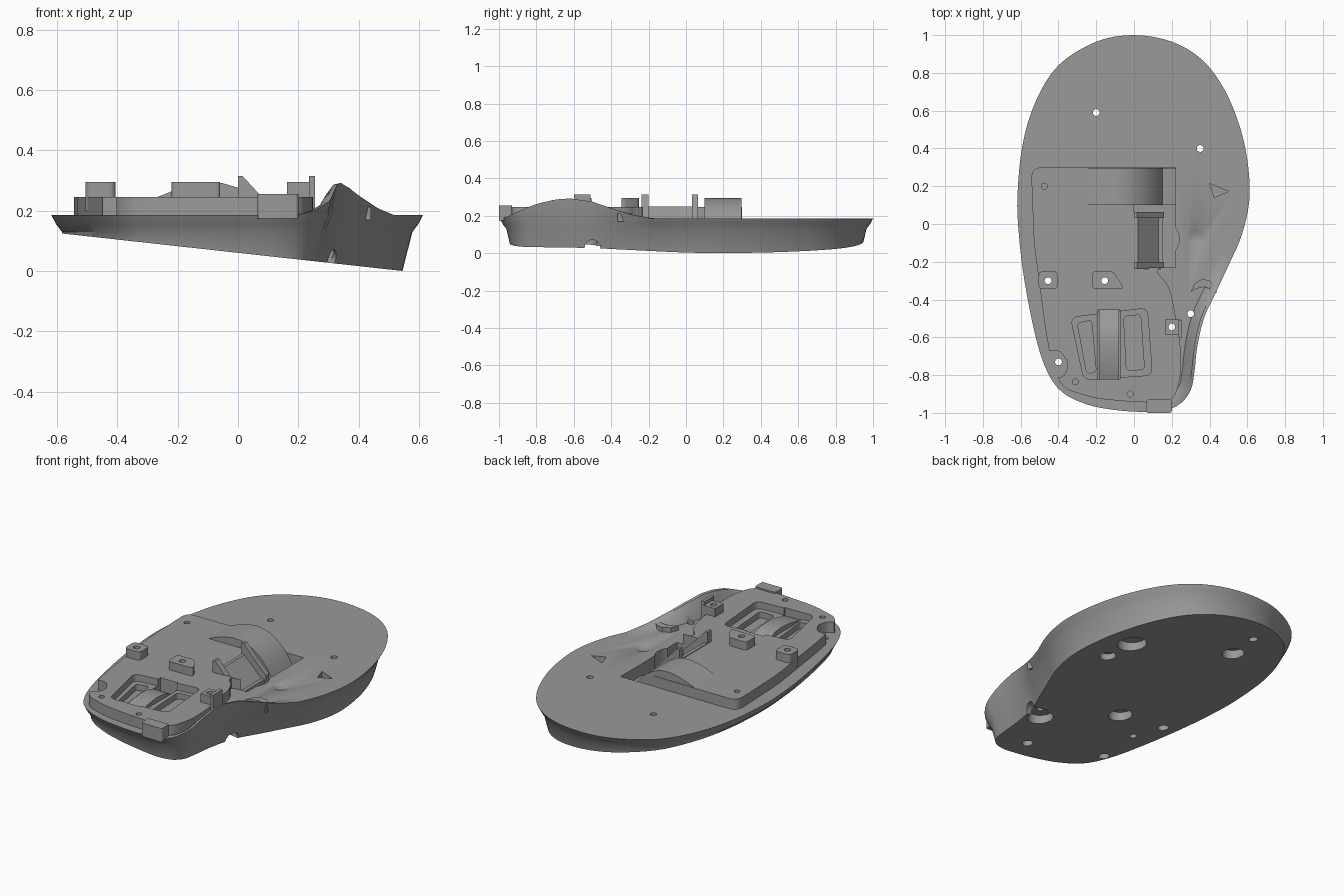
import bpy, bmesh, math
from mathutils import Vector

if "Cube" in bpy.data.objects:
    bpy.data.objects.remove(bpy.data.objects["Cube"])

grey = bpy.data.materials.new("mid grey")
grey.diffuse_color = (0.32, 0.32, 0.32, 1)
grey.use_nodes = True
grey.node_tree.nodes["Principled BSDF"].inputs["Base Color"].default_value = grey.diffuse_color
DECK, PLAT = 0.185, 0.246


def floor_z(x):
    """Height of the tilted underside."""
    return 0.0605 - 0.11 * x


def finish(name, bm):
    bmesh.ops.recalc_face_normals(bm, faces=bm.faces)
    me = bpy.data.meshes.new(name)
    bm.to_mesh(me)
    bm.free()
    me.materials.append(grey)
    ob = bpy.data.objects.new(name, me)
    bpy.context.collection.objects.link(ob)
    return ob


def loft(name, rings):
    """Skin a stack of closed rings and cap both ends."""
    bm = bmesh.new()
    loops = [[bm.verts.new(p) for p in r] for r in rings]
    n = len(loops[0])
    for a, b in zip(loops, loops[1:]):
        for i in range(n):
            j = (i + 1) % n
            bm.faces.new((a[i], a[j], b[j], b[i]))
    bm.faces.new(loops[0])
    bm.faces.new(loops[-1])
    return finish(name, bm)


def rounded(pts, r, steps=5):
    """Round the corners of a 2D polygon."""
    out = []
    for i, p in enumerate(pts):
        p, a, b = Vector(p), Vector(pts[i - 1]), Vector(pts[(i + 1) % len(pts)])
        p0 = p + (a - p).normalized() * min(r, (a - p).length * 0.45)
        p1 = p + (b - p).normalized() * min(r, (b - p).length * 0.45)
        for k in range(steps + 1):
            t = k / steps
            out.append(p0 * (1 - t) ** 2 + p * 2 * t * (1 - t) + p1 * t * t)
    return out


def prism(name, pts, z0, z1, r=0):
    pts = rounded(pts, r) if r else pts
    return loft(name, [[(p[0], p[1], z) for p in pts] for z in (z0, z1)])


def rect(x0, x1, y0, y1):
    return [(x0, y0), (x1, y0), (x1, y1), (x0, y1)]


def slab(name, prof, y0, y1):
    """Profile in x-z extruded along y."""
    return loft(name, [[(x, y, z) for x, z in prof] for y in (y0, y1)])


def disc(x, y, r, z0, z1, n=24):
    return prism("cutter", [(x + r * math.cos(2 * math.pi * i / n),
                             y + r * math.sin(2 * math.pi * i / n)) for i in range(n)], z0, z1)


def cut(targets, cutter):
    cutter.hide_render = True
    for ob in targets:
        m = ob.modifiers.new("cut", 'BOOLEAN')
        m.operation, m.object, m.solver = 'DIFFERENCE', cutter, 'EXACT'
        bpy.context.view_layer.objects.active = ob
        bpy.ops.object.modifier_apply(modifier=m.name)
    bpy.data.objects.remove(cutter)


# --- base shell: egg outline with a waist and a raised thumb ridge
ctrl = [(0, 1), (-.2, .965), (-.4, .84), (-.52, .65), (-.59, .42), (-.617, .15), (-.61, -.05),
        (-.58, -.3), (-.52, -.6), (-.46, -.78), (-.38, -.89), (-.25, -.955), (-.1, -.985),
        (.05, -.995), (.15, -.99), (.24, -.955), (.3, -.88), (.32, -.78), (.335, -.65),
        (.37, -.5), (.43, -.37), (.5, -.22), (.57, -.06), (.61, .12), (.605, .3),
        (.565, .5), (.48, .71), (.36, .87), (.2, .965)]
ctrl = [Vector(c) for c in ctrl]
N, outline = len(ctrl), []
for i in range(N):
    a, b, c, d = (ctrl[(i + k) % N] for k in (-1, 0, 1, 2))
    for t in (0, .25, .5, .75):
        outline.append(.5 * (2 * b + (c - a) * t + (2 * a - 5 * b + 4 * c - d) * t * t
                             + (3 * b - a - 3 * c + d) * t ** 3))
inward = []
for i in range(len(outline)):
    t = (outline[(i + 1) % len(outline)] - outline[i - 1]).normalized()
    inward.append(Vector((-t.y, t.x)))

RIDGE = [(-1, .2), (-.95, .205), (-.9, .222), (-.8, .263), (-.7, .287), (-.62, .293),
         (-.5, .275), (-.4, .24), (-.3, .208), (-.18, DECK), (2, DECK)]


def rim_z(p):
    f = min(1, max(0, (p.x - .19) / .09))
    for (y0, z0), (y1, z1) in zip(RIDGE, RIDGE[1:]):
        if y0 <= p.y <= y1:
            return DECK + f * (z0 + (z1 - z0) * (p.y - y0) / (y1 - y0) - DECK)
    return DECK


def ring(inset, zf):
    out = []
    for p, n in zip(outline, inward):
        q = p + n * inset
        out.append((q.x, q.y, zf(p, q)))
    return out


bottom = []
for p, n in zip(outline, inward):
    q = p + n * (.035 + max(0, .125 - floor_z(p.x)) * .25)
    bottom.append((q.x, q.y, max(0, floor_z(q.x))))
base = loft("base_shell", [
    bottom, ring(.035, lambda p, q: .13), ring(.016, lambda p, q: .155 + .3 * (rim_z(p) - DECK)),
    ring(0, lambda p, q: rim_z(p)), ring(.015, lambda p, q: DECK + .97 * (rim_z(p) - DECK)),
    ring(.035, lambda p, q: DECK + .7 * (rim_z(p) - DECK)), ring(.065, lambda p, q: DECK)])

# --- raised inner platform
platform = prism("inner_platform", [
    (-.545, .3), (.22, .3), (.22, -.23), (.1, -.235), (.19, -.33), (.245, -.62), (.25, -.8),
    (.21, -.94), (.03, -.945), (-.2, -.925), (-.38, -.87), (-.44, -.72), (-.47, -.55),
    (-.53, -.1)], .17, PLAT, .06)

# --- screw posts
posts = [prism("left_post", rect(-.505, -.405, -.345, -.25), .2, .295, .025),
         prism("middle_post", [(-.22, -.345), (-.06, -.345), (-.06, -.325), (-.11, -.25),
                               (-.22, -.25)], .2, .295, .02),
         prism("right_post", rect(.163, .245, -.585, -.505), .17, .295)]
prism("right_post_tab", rect(.235, .255, -.6, -.51), .17, .315)

# --- wheel pocket, notch beside the left front screw, tray
both = [base, platform]
cut(both, prism("cutter", rect(0, .22, -.23, .3), .1, .5))
cut(both, disc(.14, -.08, .1, .1, .5))
cut([platform], prism("cutter", [(-.55, -.67), (-.39, -.67), (-.345, -.74), (-.37, -.81),
                                 (-.55, -.83)], .1, .5, .03))
cut(both, prism("cutter", [(-.335, -.495), (.07, -.445), (.097, -.8), (-.265, -.825)],
                .205, .5, .04))
cut(both, prism("cutter", rect(-.19, -.075, -.82, -.455), .15, .5))
for quad in ([(-.3, -.525), (-.225, -.51), (-.2, -.785), (-.25, -.79)],
             [(-.055, -.49), (.035, -.48), (.055, -.77), (-.04, -.775)]):
    cut(both, prism("cutter", quad, .17, .5, .02))

# curved strip in the middle of the tray
arc = [(-.455, .16), (-.49, .185), (-.53, .21), (-.58, .226), (-.64, .23), (-.71, .224),
       (-.78, .21), (-.825, .195), (-.825, .14), (-.455, .14)]
loft("tray_strip", [[(x, y, z) for y, z in arc] for x in (-.185, -.08)])

# --- through holes with round recesses underneath, and blind holes
for x, y, r, top in ((-.2, .59, .06, 0), (.35, .4, .08, 0), (-.455, -.3, .03, 1),
                     (-.155, -.3, .065, 2), (.2, -.545, .07, 3), (.3, -.475, 0, 0),
                     (-.4, -.73, .03, 0)):
    cut(both + ([posts[top - 1]] if top else []), disc(x, y, .018, -.2, .6))
    if r:
        cut([base], disc(x, y, r, -.2, floor_z(x) + .055))
for x, y, r in ((.06, -.82, .03), (-.38, -.46, .02), (.37, .22, .045), (-.18, .78, .025)):
    cut([base], disc(x, y, r, -.2, floor_z(x) + .04))
for x, y in ((-.475, .2), (-.31, -.835), (-.02, -.9)):
    cut([platform], disc(x, y, .016, .19, .5, 16))

# cable slot through the waist, triangular dent and shallow dimple
slot = [(-.5 + .042 * math.cos(a * math.pi / 10), .03 + .042 * math.sin(a * math.pi / 10))
        for a in range(20)]
cut([base], loft("cutter", [[(x, y, z) for y, z in slot] for x in (.21, .5)]))
cut([base], prism("cutter", [(.4, .215), (.425, .14), (.5, .172)], .14, .4))
cut([base], loft("cutter", [[(.33 + r * math.cos(a * math.pi / 12),
                              -.07 + r * math.sin(a * math.pi / 12), z) for a in range(24)]
                            for r, z in ((.01, .175), (.035, .179), (.055, .19))]))

# --- wheel arch, cradle and its side fins
slab("wheel_arch", [(-.28, .24), (-.22, .264), (-.16, .284), (-.1, .294), (-.05, .291),
                    (0, .276), (.05, .247), (.09, .21), (.125, .165), (.15, .12),
                    (.22, .115), (.22, .09), (-.02, .09), (-.02, .24)], .1, .297)
slab("wheel_cradle", [(0, .25), (.02, .25), (.13, .14), (.15, .14), (.15, .09), (0, .09)],
     -.2, .035)
for name, y0, y1 in (("front_fin", -.237, -.2), ("rear_fin", .033, .063)):
    slab(name, [(0, .315), (.015, .315), (.075, .25), (.16, .165), (.16, .09), (0, .09)], y0, y1)

# --- front tab and crescent lug beside the ridge
prism("front_tab", rect(.065, .2, -1, -.93), .175, .255, .012)
prism("crescent_lug", [(.3, -.36), (.32, -.315), (.36, -.292), (.4, -.298), (.43, -.325),
                       (.44, -.365), (.41, -.345), (.37, -.333), (.33, -.342)], .17, .212)

# --- smooth shading with sharp edges kept
bpy.ops.object.select_all(action='DESELECT')
for ob in bpy.context.scene.objects:
    ob.select_set(True)
bpy.context.view_layer.objects.active = base
bpy.ops.object.shade_smooth_by_angle(angle=math.radians(30))
